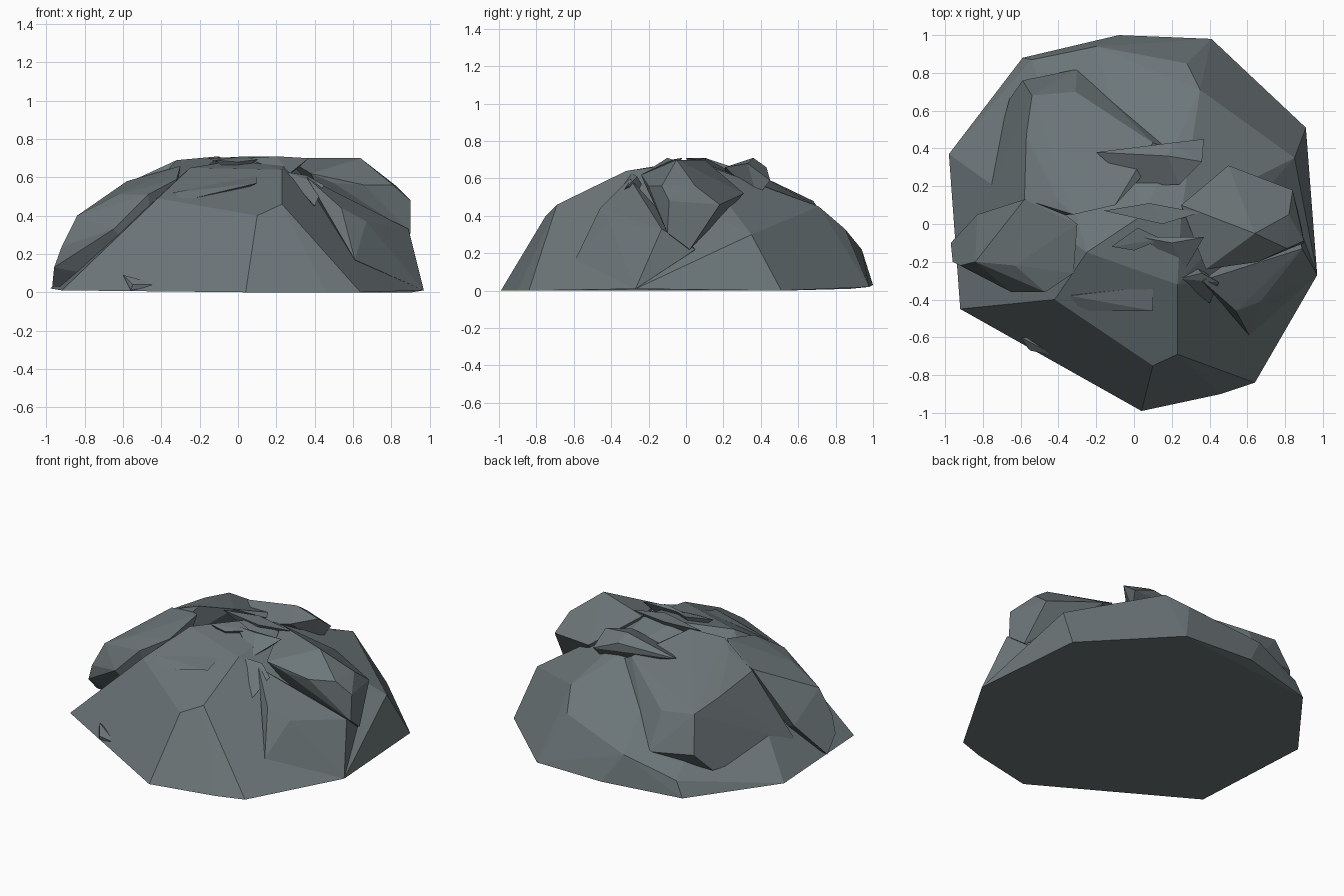
import bpy, bmesh

stone = bpy.data.materials.new("slate")
stone.diffuse_color = (0.15, 0.18, 0.19, 1)


def chunk(name, pts):
    """One faceted rock chunk: the convex hull of a few corner points."""
    bm = bmesh.new()
    vs = [bm.verts.new(p) for p in pts]
    res = bmesh.ops.convex_hull(bm, input=vs)
    junk = {v for v in res["geom_interior"] + res["geom_unused"]
            if isinstance(v, bmesh.types.BMVert)}
    bmesh.ops.delete(bm, geom=list(junk), context='VERTS')
    bmesh.ops.dissolve_limit(bm, angle_limit=0.06, verts=bm.verts, edges=bm.edges)
    bmesh.ops.recalc_face_normals(bm, faces=bm.faces)
    me = bpy.data.meshes.new(name)
    bm.to_mesh(me)
    bm.free()
    me.materials.append(stone)
    ob = bpy.data.objects.new(name, me)
    bpy.context.collection.objects.link(ob)
    return ob


# main boulder: ground outline, shoulder and crown
chunk("main_boulder", [
    (-.08, 1, .03), (.41, .98, .02), (.91, .51, 0), (.97, -.27, .01),
    (.64, -.84, 0), (.46, -.90, 0), (.04, -.99, 0), (-.92, -.45, .01),
    (-.98, .37, .02), (-.59, .88, .01),
    (-.54, .87, .11), (-.20, .94, .22), (.28, .85, .33), (.35, .71, .45),
    (.85, .35, .30), (.10, -.75, .40), (.23, -.69, .46), (.23, -.32, .64),
    (-.42, -.40, .49), (-.25, -.15, .65), (.05, .05, .70), (.25, .05, .69)])

# lower ledge and overhanging block on the right
chunk("right_ledge", [
    (.61, -.59, .17), (.67, -.41, .37), (.54, -.46, .44), (.53, -.20, .48),
    (.89, -.13, .33), (.97, -.27, .01), (.36, -.30, .60), (.60, -.20, .02),
    (.85, .05, .22)])
chunk("right_outcrop", [
    (.64, -.05, .70), (.82, .05, .56), (.81, -.13, .56), (.66, -.20, .56),
    (.90, -.09, .48), (.90, -.10, .31), (.50, -.22, .57), (.38, -.24, .62),
    (.25, .10, .70), (.84, .18, .46), (.88, .02, .22), (.50, .31, .52),
    (.60, 0, .20)])

# raised slab at the back left
chunk("back_left_slab", [
    (-.54, .68, .48), (-.31, .70, .45), (-.30, .82, .22), (-.59, .76, .25),
    (-.66, .66, .13), (-.83, .03, .13), (-.57, .47, .52), (.10, .43, .60),
    (.18, .40, .55), (-.40, .12, .65), (-.32, .05, .69), (-.58, .13, .57),
    (-.10, .10, .71)])

# ledge on the left
chunk("left_ledge", [
    (-.92, -.22, .24), (-.84, -.20, .40), (-.63, -.22, .51), (-.58, .13, .58),
    (-.43, .10, .62), (-.32, -.26, .59), (-.97, -.10, .03), (-.96, -.20, .13),
    (-.65, -.36, .33), (-.47, -.36, .51), (-.83, .05, .24), (-.30, 0, .66),
    (-.40, -.20, .02)])

# peak behind the crown
chunk("back_peak", [
    (.37, .45, .59), (.20, .43, .66), (.18, .36, .71), (-.20, .38, .64),
    (.36, .33, .68), (.24, .21, .66), (.33, .38, .50), (0, .20, .60)])

# thin flakes on the crown and flanks
flakes = [
    ((-.34, -.38, .52), (.10, -.46, .57), (-.28, -.46, .48), (.10, -.33, .61), (-.15, -.30, .45)),
    ((.04, -.07, .70), (.37, -.07, .70), (.27, -.24, .62), (.20, -.10, .71), (.20, -.15, .55)),
    ((.24, -.29, .63), (.36, -.26, .61), (.40, -.42, .45), (.45, -.31, .56), (.30, -.20, .50)),
    ((-.16, .07, .70), (.35, .06, .70), (.08, .11, .71), (.15, .00, .71), (.10, .05, .60)),
    ((-.12, -.12, .69), (.02, -.02, .71), (.15, -.08, .70), (0, -.14, .68), (0, -.08, .60)),
    ((-.60, -.60, .09), (-.55, -.67, .04), (-.41, -.70, .04), (-.56, -.66, .01), (-.45, -.60, .02)),
]
for i, pts in enumerate(flakes):
    chunk(f"flake_{i + 1}", pts)
